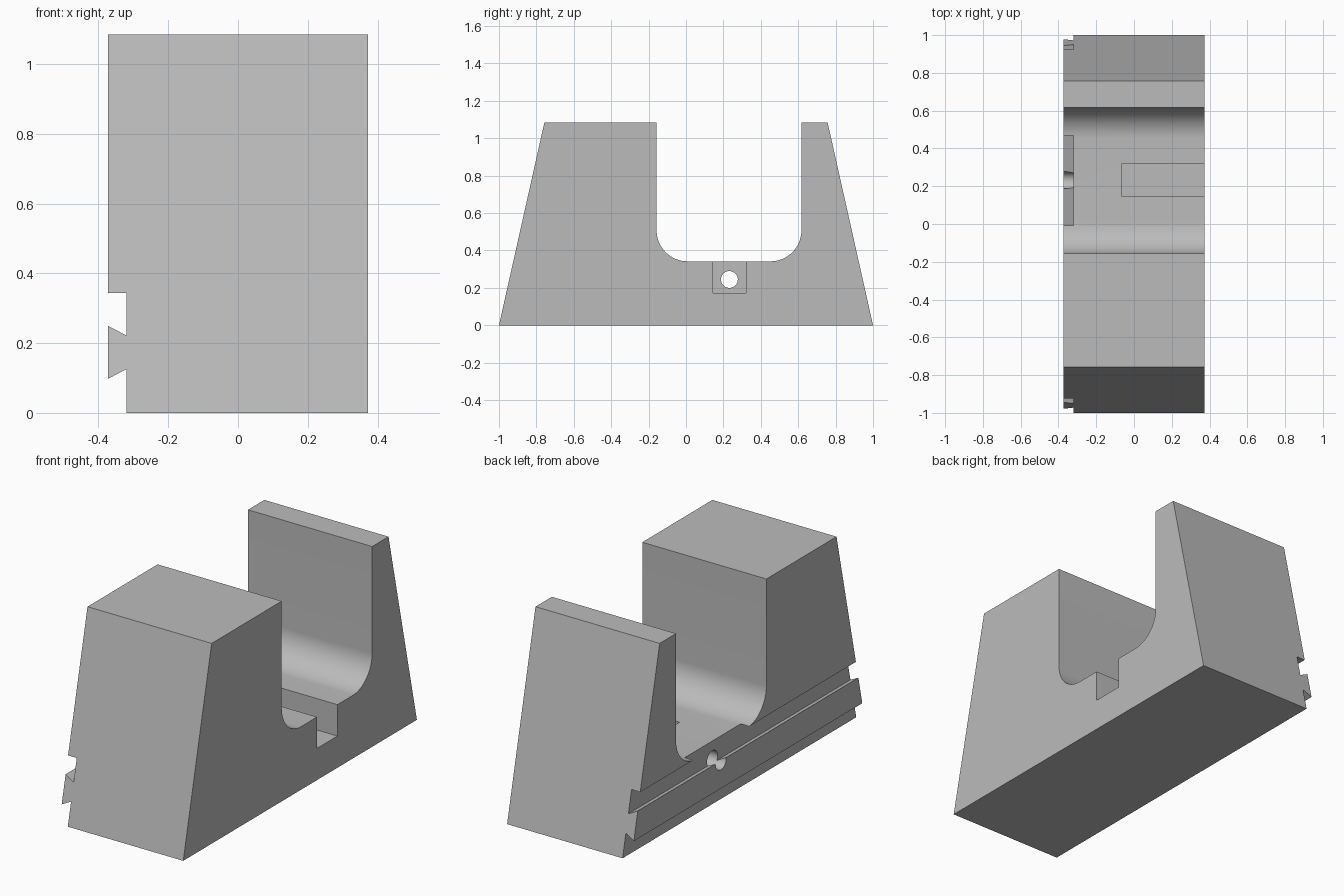
import bpy, bmesh
from math import sin, cos, pi
from mathutils import Vector

cube = bpy.data.objects.get("Cube")
if cube:
    bpy.data.objects.remove(cube, do_unlink=True)

grey = bpy.data.materials.new("plain grey")
grey.use_nodes = True
colour = (0.5, 0.5, 0.5, 1)
grey.diffuse_color = colour
grey.node_tree.nodes["Principled BSDF"].inputs["Base Color"].default_value = colour


def prism(name, points, sweep):
    """Extrude a closed outline of 3D points along a vector."""
    bm = bmesh.new()
    face = bm.faces.new([bm.verts.new(p) for p in points])
    out = bmesh.ops.extrude_face_region(bm, geom=[face])
    moved = [v for v in out["geom"] if isinstance(v, bmesh.types.BMVert)]
    bmesh.ops.translate(bm, verts=moved, vec=Vector(sweep))
    bmesh.ops.recalc_face_normals(bm, faces=bm.faces)
    mesh = bpy.data.meshes.new(name)
    bm.to_mesh(mesh)
    bm.free()
    mesh.materials.append(grey)
    obj = bpy.data.objects.new(name, mesh)
    bpy.context.collection.objects.link(obj)
    return obj


def arc(y, z, r, start, end, steps=20):
    return [(y + r * cos(a), z + r * sin(a))
            for a in (start + (end - start) * i / steps for i in range(steps + 1))]


W, H = 0.372, 1.085       # half width and height
RAIL = -0.32              # depth of the rail grooves
FLOOR, R = 0.342, 0.165   # cradle floor height and corner radius
Y0, Y1 = -0.157, 0.617    # cradle walls

# Tapered block with a round-cornered cradle
outline = [(-1, 0), (1, 0), (0.757, H), (Y1, H)]
outline += arc(Y1 - R, FLOOR + R, R, 0, -pi / 2)
outline += arc(Y0 + R, FLOOR + R, R, -pi / 2, -pi)
outline += [(Y0, H), (-0.757, H)]
block = prism("cradle_block", [(-W, y, z) for y, z in outline], (2 * W, 0, 0))

# Dovetail rail: the grooves above and below it
upper = [(-0.5, 0.316), (RAIL, 0.222), (RAIL, FLOOR + 0.001), (-0.5, FLOOR + 0.001)]
lower = [(-0.5, -0.1), (RAIL, -0.1), (RAIL, 0.125), (-0.5, 0.033)]
cutters = [prism(name, [(x, -1.2, z) for x, z in shape], (0, 2.4, 0))
           for name, shape in (("upper_groove_cutter", upper), ("lower_groove_cutter", lower))]

# Pocket in the cradle floor, open on one side
pocket = [(0.145, 0.172), (0.32, 0.172), (0.32, 0.5), (0.145, 0.5)]
cutters.append(prism("pocket_cutter", [(-0.063, y, z) for y, z in pocket], (0.6, 0, 0)))

# Bolt hole from the rail into the pocket
ring = arc(0.232, 0.245, 0.045, 0, 2 * pi, 40)[:-1]
cutters.append(prism("bolt_hole_cutter", [(-0.6, y, z) for y, z in ring], (0.65, 0, 0)))

bpy.context.view_layer.objects.active = block
for cutter in cutters:
    mod = block.modifiers.new(cutter.name, "BOOLEAN")
    mod.operation = "DIFFERENCE"
    mod.solver = "EXACT"
    mod.object = cutter
    bpy.ops.object.modifier_apply(modifier=mod.name)
    bpy.data.objects.remove(cutter, do_unlink=True)

bpy.ops.object.select_all(action="DESELECT")
block.select_set(True)
bpy.ops.object.shade_smooth_by_angle(angle=pi / 9)
